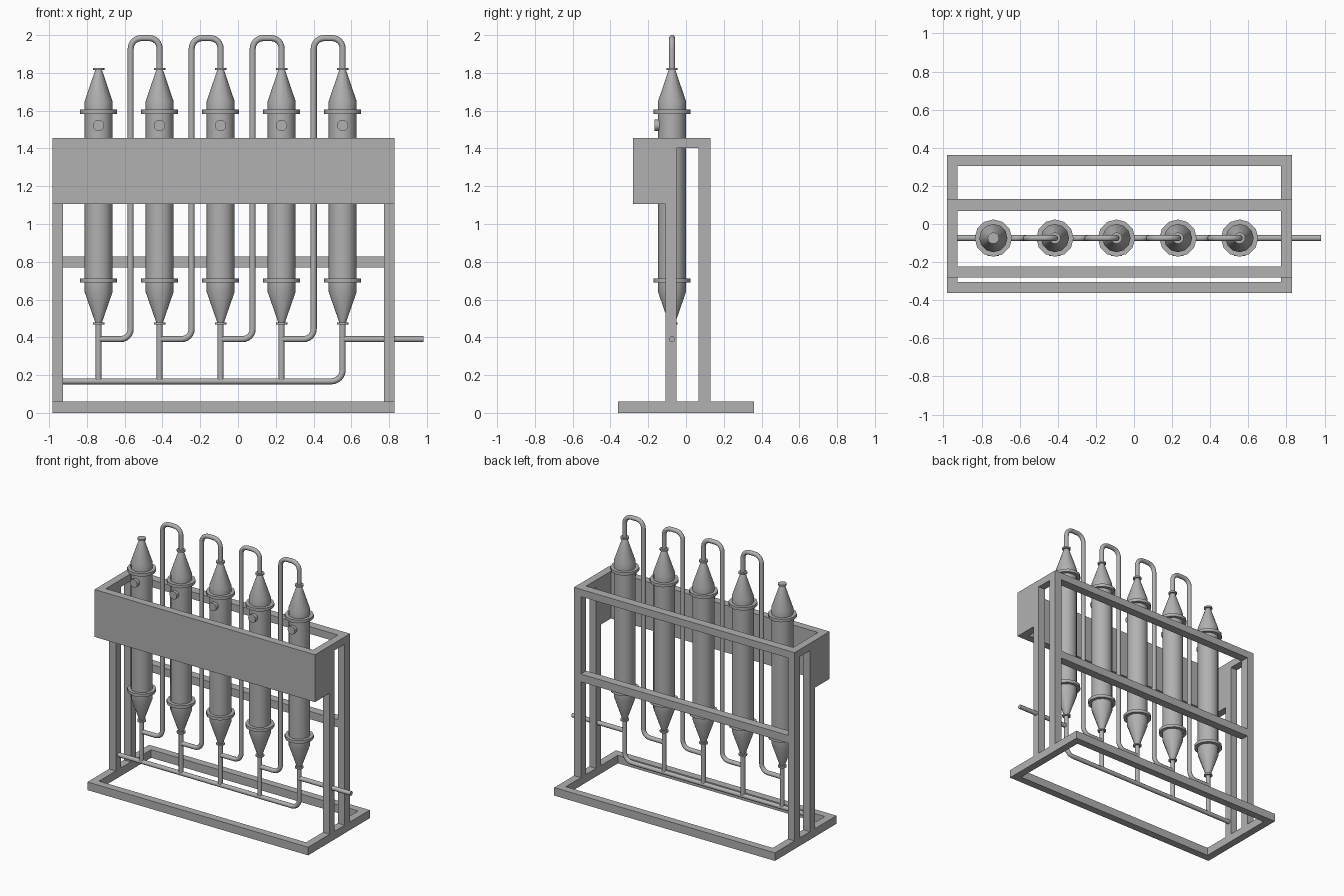
import bpy, bmesh
from math import pi, sin, cos, radians
from mathutils import Vector

if "Cube" in bpy.data.objects:
    bpy.data.objects.remove(bpy.data.objects["Cube"])

X0, X1 = -0.982, 0.828          # frame ends
T = 0.056                       # square tube width
YC = -0.074                     # column line
COLS = [-0.738 + 0.323 * i for i in range(5)]
R = 0.016                       # pipe radius

STEEL = bpy.data.materials.new("dark_grey_steel")
STEEL.diffuse_color = (0.44, 0.44, 0.44, 1)
STEEL.use_nodes = True
STEEL.node_tree.nodes["Principled BSDF"].inputs["Base Color"].default_value = STEEL.diffuse_color


def finish(name, bm):
    bmesh.ops.recalc_face_normals(bm, faces=bm.faces)
    me = bpy.data.meshes.new(name)
    bm.to_mesh(me)
    bm.free()
    me.materials.append(STEEL)
    ob = bpy.data.objects.new(name, me)
    bpy.context.collection.objects.link(ob)
    return ob


def select(ob):
    bpy.ops.object.select_all(action='DESELECT')
    ob.select_set(True)
    bpy.context.view_layer.objects.active = ob


def smooth(ob):
    select(ob)
    bpy.ops.object.shade_smooth_by_angle(angle=radians(35))


def box(name, x0, x1, y0, y1, z0, z1):
    bm = bmesh.new()
    bmesh.ops.create_cube(bm, size=1)
    for v in bm.verts:
        v.co = ((x0 + x1) / 2 + v.co.x * (x1 - x0),
                (y0 + y1) / 2 + v.co.y * (y1 - y0),
                (z0 + z1) / 2 + v.co.z * (z1 - z0))
    return finish(name, bm)


def lathe(name, profile, loc, sides=12, axis='Z'):
    """Capped solid of revolution from (radius, height) points."""
    bm = bmesh.new()
    rows = []
    for r, h in profile:
        row = []
        for k in range(sides):
            a = 2 * pi * k / sides
            p = Vector((r * cos(a), r * sin(a), h))
            if axis == '-Y':
                p = Vector((p.x, -h, p.y))
            row.append(bm.verts.new(p + Vector(loc)))
        rows.append(row)
    for a, b in zip(rows, rows[1:]):
        for k in range(sides):
            n = (k + 1) % sides
            bm.faces.new((a[k], a[n], b[n], b[k]))
    bm.faces.new(rows[0])
    bm.faces.new(rows[-1])
    smooth(finish(name, bm))


def pipe(name, pts, bend=0.055):
    """Round pipe through (x, z) points with rounded corners."""
    P = [Vector((x, YC, z)) for x, z in pts]
    path = [P[0]]
    for a, b, c in zip(P, P[1:], P[2:]):
        u, w = (a - b).normalized(), (c - b).normalized()
        centre = b + (u + w) * bend
        for k in range(7):
            t = k / 6 * pi / 2
            path.append(centre - w * bend * cos(t) - u * bend * sin(t))
    path.append(P[-1])
    cu = bpy.data.curves.new(name, 'CURVE')
    cu.dimensions = '3D'
    cu.bevel_depth = R
    cu.bevel_resolution = 4
    cu.use_fill_caps = True
    cu.materials.append(STEEL)
    sp = cu.splines.new('POLY')
    sp.points.add(len(path) - 1)
    for q, p in zip(sp.points, path):
        q.co = (*p, 1)
    ob = bpy.data.objects.new(name, cu)
    bpy.context.collection.objects.link(ob)
    select(ob)
    bpy.ops.object.convert(target='MESH')
    smooth(bpy.context.view_layer.objects.active)


# Base frame
B = 0.361
box("base_front", X0, X1, -B, -B + T, 0, 0.06)
box("base_back", X0, X1, B - T, B, 0, 0.06)

# Control panel, top back rail and middle back rail
box("front_panel", X0, X1, -0.28, -0.28 + T, 1.105, 1.456)
box("top_back_rail", X0, X1, 0.067, 0.13, 1.402, 1.456)
box("middle_back_rail", X0 + T, X1 - T, 0.067, 0.13, 0.77, 0.828)

# Side parts: base, post pair, top rail and panel return
for side, x in (("left", X0), ("right", X1 - T)):
    box(side + "_base", x, x + T, -B + T, B - T, 0, 0.06)
    box(side + "_front_post", x, x + T, -0.108, -0.05, 0.06, 1.402)
    box(side + "_back_post", x, x + T, 0.067, 0.13, 0.06, 1.402)
    box(side + "_top_rail", x, x + T, -0.108, 0.067, 1.402, 1.456)
    box(side + "_panel", x, x + T, -0.28 + T, -0.108, 1.105, 1.456)

# Columns with flanges, cones and sight ports
body = [(0.03, 0.468), (0.03, 0.479), (0.018, 0.479), (0.074, 0.64),
        (0.074, 0.69), (0.098, 0.69), (0.098, 0.712), (0.074, 0.712),
        (0.074, 1.583), (0.098, 1.583), (0.098, 1.605), (0.074, 1.605),
        (0.074, 1.65), (0.018, 1.815), (0.03, 1.815), (0.03, 1.827)]
for i, x in enumerate(COLS):
    lathe(f"column_{i + 1}", body, (x, YC, 0))
    lathe(f"sight_port_{i + 1}", [(0.03, 0.05), (0.03, 0.094)],
          (x, YC, 1.522), axis='-Y')

# Transfer pipes from each column top down to the previous column's bottom
for i in range(1, 5):
    x = COLS[i]
    d = x - 0.153
    pipe(f"transfer_pipe_{i}", [(x, 1.82), (x, 1.984), (d, 1.984),
                                (d, 0.39), (COLS[i - 1], 0.39)])
    pipe(f"drain_pipe_{i}", [(COLS[i - 1], 0.475), (COLS[i - 1], 0.167)])

# Header pipe and outlet
pipe("header_pipe", [(X0 + T, 0.167), (COLS[4], 0.167), (COLS[4], 0.475)], 0.06)
pipe("outlet_pipe", [(COLS[4], 0.39), (0.982, 0.39)])
